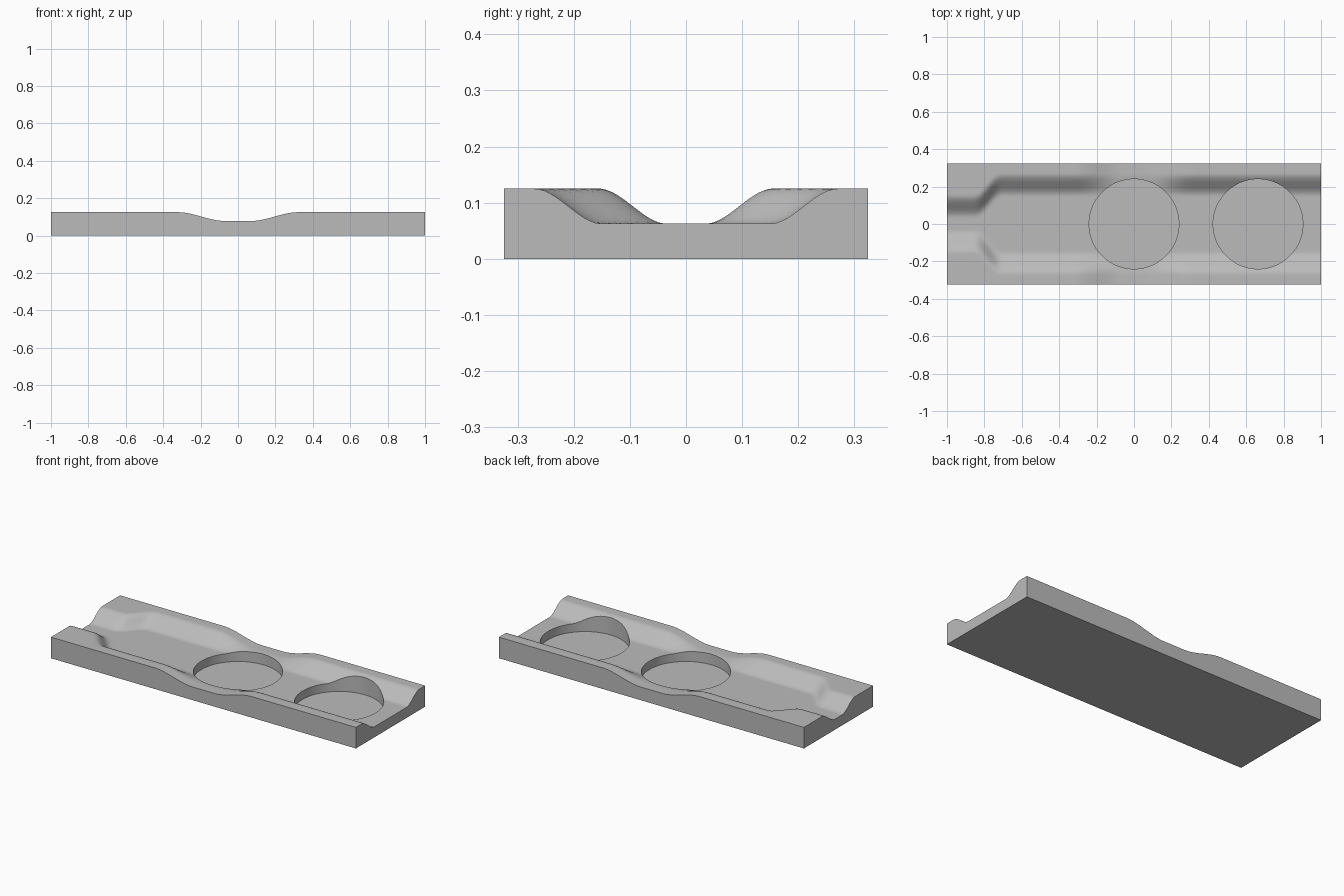
import bpy
import bmesh
import math

LENGTH, WIDTH, HEIGHT = 2.0, 0.648, 0.125
CHANNEL_Z = 0.0625
WELL_FLOOR, WELL_RADIUS = 0.0125, 0.24
WELLS = {"middle": 0.0, "end": 0.663}

cube = bpy.data.objects.get("Cube")
if cube:
    bpy.data.objects.remove(cube, do_unlink=True)

grey = bpy.data.materials.new("plain_grey")
grey.use_nodes = True
colour = (0.5, 0.5, 0.5, 1)
grey.diffuse_color = colour
grey.node_tree.nodes["Principled BSDF"].inputs["Base Color"].default_value = colour


def ease(start, end, value):
    t = min(max((value - start) / (end - start), 0), 1)
    return t * t * (3 - 2 * t)


def mix(a, b, t):
    return a + (b - a) * t


def surface_height(x, y):
    # Rims dip at the middle; the channel narrows near one end
    rim = mix(0.078, HEIGHT, ease(0.07, 0.32, abs(x)))
    middle = mix(0.095, 0.21, ease(-0.85, -0.71, x))
    return mix(CHANNEL_Z, rim, ease(middle - 0.06, middle + 0.06, abs(y)))


# Tray block with the sculpted top
bm = bmesh.new()
bmesh.ops.create_grid(bm, x_segments=120, y_segments=64, size=0.5)
for v in bm.verts:
    v.co.x *= LENGTH
    v.co.y *= WIDTH
    v.co.z = surface_height(v.co.x, v.co.y)
rim_edges = [e for e in bm.edges if e.is_boundary]
skirt = bmesh.ops.extrude_edge_only(bm, edges=rim_edges)["geom"]
for v in skirt:
    if isinstance(v, bmesh.types.BMVert):
        v.co.z = 0
bmesh.ops.contextual_create(bm, geom=[e for e in bm.edges if e.is_boundary])
bmesh.ops.recalc_face_normals(bm, faces=bm.faces)
mesh = bpy.data.meshes.new("tray")
bm.to_mesh(mesh)
bm.free()
tray = bpy.data.objects.new("tray", mesh)
mesh.materials.append(grey)
bpy.context.collection.objects.link(tray)

# Round wells
for name, x in WELLS.items():
    depth = 0.3
    bpy.ops.mesh.primitive_cylinder_add(
        vertices=96, radius=WELL_RADIUS, depth=depth,
        location=(x, 0, WELL_FLOOR + depth / 2))
    cutter = bpy.context.object
    cutter.name = name + "_well_cutter"
    cutter.data.materials.append(grey)
    cutter.hide_render = True
    cut = tray.modifiers.new(name + "_well", "BOOLEAN")
    cut.operation = "DIFFERENCE"
    cut.solver = "EXACT"
    cut.object = cutter
    bpy.context.view_layer.objects.active = tray
    bpy.ops.object.modifier_apply(modifier=cut.name)
    bpy.data.objects.remove(cutter, do_unlink=True)

bpy.ops.object.select_all(action="DESELECT")
tray.select_set(True)
bpy.context.view_layer.objects.active = tray
bpy.ops.object.shade_smooth_by_angle(angle=math.radians(35))
